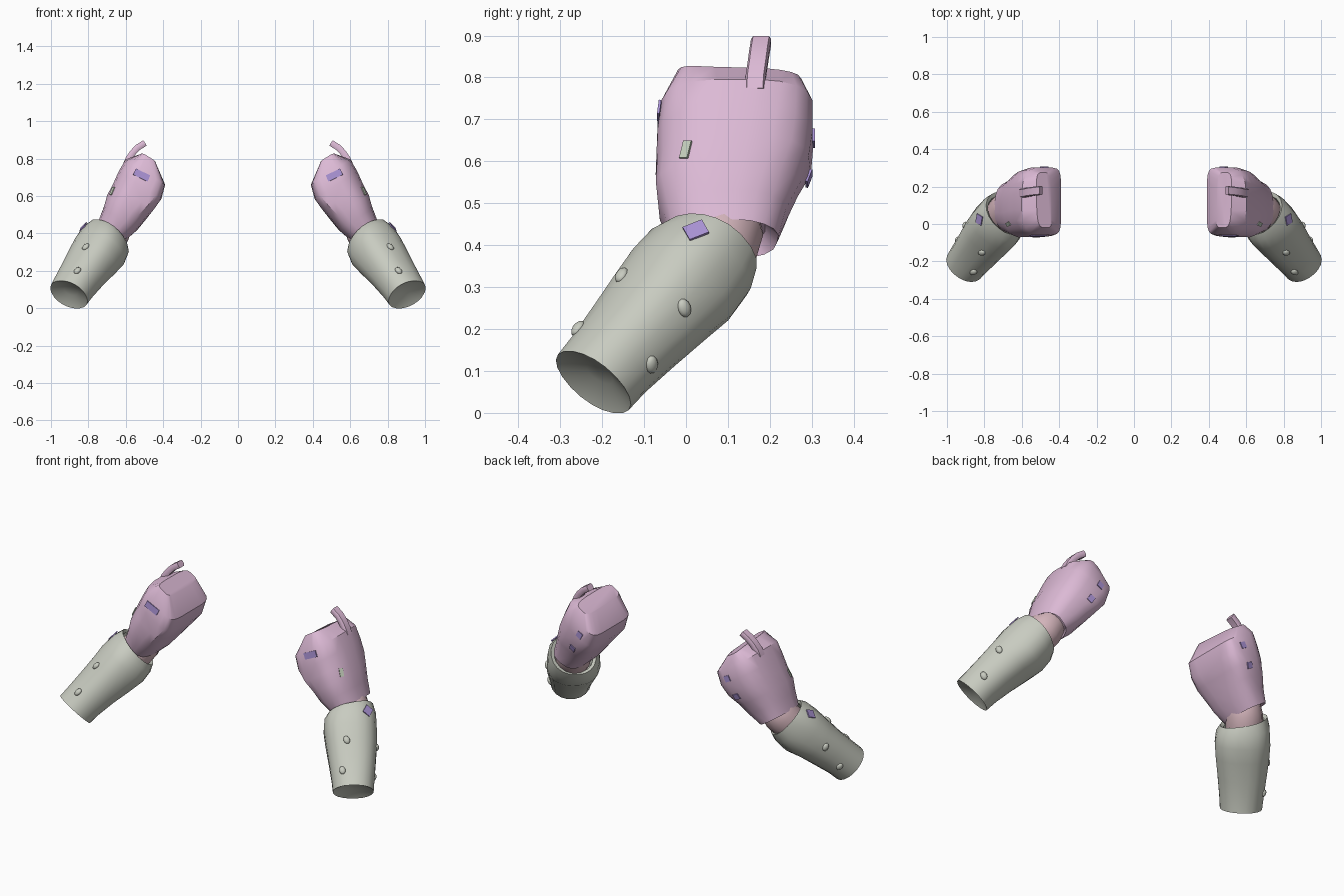
import bpy, bmesh, math, random
from mathutils import Vector, Matrix
from mathutils.bvhtree import BVHTree

if "Cube" in bpy.data.objects:
    bpy.data.objects.remove(bpy.data.objects["Cube"])

random.seed(4)


def material(name, rgb):
    m = bpy.data.materials.new(name)
    m.diffuse_color = (*rgb, 1)
    m.use_nodes = True
    m.node_tree.nodes["Principled BSDF"].inputs["Base Color"].default_value = m.diffuse_color
    return m


PINK = material("pink_cloth", (0.72, 0.49, 0.67))
GREY = material("grey_green_cuff", (0.58, 0.60, 0.53))
SKIN = material("rosy_skin", (0.66, 0.46, 0.50))
LAVENDER = material("lavender_patch", (0.40, 0.29, 0.66))
PALE = material("pale_green_patch", (0.55, 0.62, 0.50))


def finish(bm, name, mat, angle=35):
    """Turn a right-hand part into a mirrored pair; return its surface tree."""
    bmesh.ops.recalc_face_normals(bm, faces=bm.faces)
    tree = BVHTree.FromBMesh(bm)
    mesh = bpy.data.meshes.new(name)
    bm.to_mesh(mesh)
    bm.free()
    mesh.materials.append(mat)
    ob = bpy.data.objects.new(name, mesh)
    bpy.context.collection.objects.link(ob)
    bpy.ops.object.select_all(action='DESELECT')
    ob.select_set(True)
    bpy.context.view_layer.objects.active = ob
    bpy.ops.object.shade_smooth_by_angle(angle=math.radians(angle))
    mir = ob.modifiers.new("pair", 'MIRROR')
    mir.use_mirror_merge = False
    return tree


def loft(rings):
    bm = bmesh.new()
    loops = [[bm.verts.new(p) for p in ring] for ring in rings]
    for a, b in zip(loops, loops[1:]):
        n = len(a)
        for i in range(n):
            bm.faces.new((a[i], a[(i + 1) % n], b[(i + 1) % n], b[i]))
    bm.faces.new(loops[0])
    bm.faces.new(loops[-1])
    return bm


def ring(axes, t, lo_a, hi_a, lo_b, hi_b, power, noise=0.0, power_in=None,
         tilt_a=0.0, tilt_b=0.0, sides=20):
    """Rounded-box cross section at distance t along the third axis."""
    A, B, T = axes
    pts = []
    for i in range(sides):
        ang = 2 * math.pi * (i + 0.5) / sides
        c, s = math.cos(ang), math.sin(ang)
        e = 2 / (power_in if power_in and c < 0 else power)
        k = 1 + random.uniform(-noise, noise)
        a = (lo_a + hi_a) / 2 + (hi_a - lo_a) / 2 * math.copysign(abs(c) ** e, c) * k
        b = (lo_b + hi_b) / 2 + (hi_b - lo_b) / 2 * math.copysign(abs(s) ** e, s) * k
        pts.append(A * a + B * b + T * (t + tilt_a * c + tilt_b * s))
    return pts


def frame(normal, spin):
    n = normal.normalized()
    x = Vector((0, 0, 1)).cross(n).normalized()
    rot = Matrix((x, n.cross(x), n)).transposed()
    return rot.to_4x4() @ Matrix.Rotation(spin, 4, 'Z')


def on_surface(tree, origin, direction):
    loc, nor, _, _ = tree.ray_cast(Vector(origin), Vector(direction).normalized())
    return loc, nor


def plate(tree, name, mat, origin, direction, w, h, spin=0.0):
    loc, nor = on_surface(tree, origin, direction)
    bm = bmesh.new()
    m = Matrix.Translation(loc + nor * 0.002) @ frame(nor, spin) @ Matrix.Diagonal((w, h, 0.006, 1))
    bmesh.ops.create_cube(bm, size=1, matrix=m)
    finish(bm, name, mat)


# Upper sleeve: wide box with a flat inner side and shoulder end, narrow at the elbow
sleeve_axes = (Vector((0.84, 0, 0.54)), Vector((0, 1, 0)), Vector((-0.54, 0, 0.84)))
sleeve_rows = [
    (0.02, 0.71, 0.86, 0.00, 0.19, 2.2, 0, 2.2),
    (-0.015, 0.70, 0.88, -0.04, 0.22, 2.3, 0.02, 2.3),
    (0.06, 0.68, 0.897, -0.06, 0.243, 2.4, 0.025, 2.8),
    (0.13, 0.672, 0.915, -0.072, 0.272, 2.4, 0.025, 3.2),
    (0.20, 0.664, 0.925, -0.075, 0.295, 2.4, 0.025, 4),
    (0.27, 0.66, 0.935, -0.07, 0.305, 2.5, 0.01, 5),
    (0.345, 0.685, 0.938, -0.06, 0.303, 2.8, 0, 6),
    (0.412, 0.79, 0.885, -0.02, 0.275, 4.0, 0, 5, 0, -0.012),
]
sleeve = finish(loft([ring(sleeve_axes, *r) for r in sleeve_rows]), "upper_sleeve", PINK)

# Forearm cuff: tapered tube, slanted rim folded in at the elbow, dished at the wrist
D = Vector((0.418, -0.572, -0.705)).normalized()
U = Vector((0.807, 0.59, 0)).normalized()
V = D.cross(U).normalized()
if V.z < 0:
    V = -V
cuff_rows = [
    (0.07, 0.50, 0.68, 0.44, 0.62, 2.2, 0, None, -0.02),
    (-0.008, 0.487, 0.695, 0.435, 0.632, 2.2, 0, None, -0.028),
    (-0.02, 0.47, 0.712, 0.417, 0.648, 2.2, 0, None, -0.028),
    (0.025, 0.452, 0.728, 0.40, 0.664, 2.3, 0.015, None, -0.015),
    (0.10, 0.448, 0.732, 0.398, 0.668, 2.4, 0.02),
    (0.18, 0.455, 0.730, 0.415, 0.662, 2.4, 0.015),
    (0.29, 0.472, 0.722, 0.434, 0.658, 2.3, 0.015),
    (0.39, 0.484, 0.714, 0.447, 0.657, 2.2),
    (0.453, 0.490, 0.709, 0.449, 0.659, 2.1),
    (0.448, 0.500, 0.699, 0.459, 0.649, 2.1),
    (0.425, 0.56, 0.64, 0.52, 0.59, 2),
]
cuff = finish(loft([ring((U, V, D), *r) for r in cuff_rows]), "forearm_cuff", GREY)

# Bare elbow between sleeve and cuff
path = [Vector(p) for p in ((0.64, 0.10, 0.475), (0.653, 0.097, 0.445), (0.672, 0.082, 0.41),
                            (0.70, 0.05, 0.365), (0.735, 0.0, 0.31))]
rings = []
for i, p in enumerate(path):
    t = (path[min(i + 1, 4)] - path[max(i - 1, 0)]).normalized()
    side = Vector((0, 1, 0)).cross(t).normalized()
    other = t.cross(side)
    r = (0.075, 0.09, 0.097, 0.097, 0.085)[i]
    rings.append([p + (side * math.cos(a) + other * math.sin(a)) * r
                  for a in [2 * math.pi * k / 16 for k in range(16)]])
finish(loft(rings), "elbow", SKIN, 60)

# Curved shoulder tab
path = [Vector(p) for p in ((0.598, 0.164, 0.768), (0.584, 0.166, 0.80), (0.562, 0.171, 0.832),
                            (0.535, 0.175, 0.86), (0.497, 0.179, 0.884))]
rings = []
for i, p in enumerate(path):
    t = (path[min(i + 1, 4)] - path[max(i - 1, 0)]).normalized()
    n = Vector((0, 1, 0)).cross(t).normalized()
    w = Vector((0, 1, 0))
    rings.append([p + w * a * 0.024 + n * b * 0.017 for a, b in
                  ((1, 0.5), (0.8, 1), (-0.8, 1), (-1, 0.5), (-1, -0.5), (-0.8, -1), (0.8, -1), (1, -0.5))])
finish(loft(rings), "shoulder_tab", PINK)

# Cuff buttons: two on the upper front, two on the outer side
for i, (origin, direction) in enumerate((
        (Vector((0.815, -0.155, 0.33)) + V * 0.3, -V),
        (Vector((0.853, -0.25, 0.192)) + V * 0.3, -V),
        (Vector((0.91, 0.0, 0.25)) + U * 0.3, -U),
        (Vector((0.93, -0.09, 0.115)) + U * 0.3, -U))):
    loc, nor = on_surface(cuff, origin, direction)
    bm = bmesh.new()
    bmesh.ops.create_uvsphere(bm, u_segments=12, v_segments=8, radius=1,
                              matrix=Matrix.Translation(loc) @ frame(nor, 0.4)
                              @ Matrix.Diagonal((0.017, 0.023, 0.012, 1)))
    finish(bm, f"cuff_button_{i + 1}", GREY, 60)

# Flat patches on the sleeve and cuff
plate(sleeve, "front_patch", LAVENDER, (0.515, -1, 0.712), (0, 1, 0), 0.085, 0.036, 0.45)
plate(sleeve, "side_patch", PALE, (2, 0.0, 0.627), (-1, 0, 0), 0.022, 0.045)
plate(sleeve, "back_patch_upper", LAVENDER, (0.48, 1, 0.655), (0, -1, 0), 0.034, 0.034, -0.5)
plate(sleeve, "back_patch_lower", LAVENDER, (0.533, 1, 0.56), (0, -1, 0), 0.034, 0.034, -0.5)
out = Vector((0.7, 0.2, 0.7))
spot = Vector((0.82, 0.022, 0.428)) + out * 0.4
plate(cuff, "elbow_patch", LAVENDER, spot, -out, 0.05, 0.045, 0.5)
